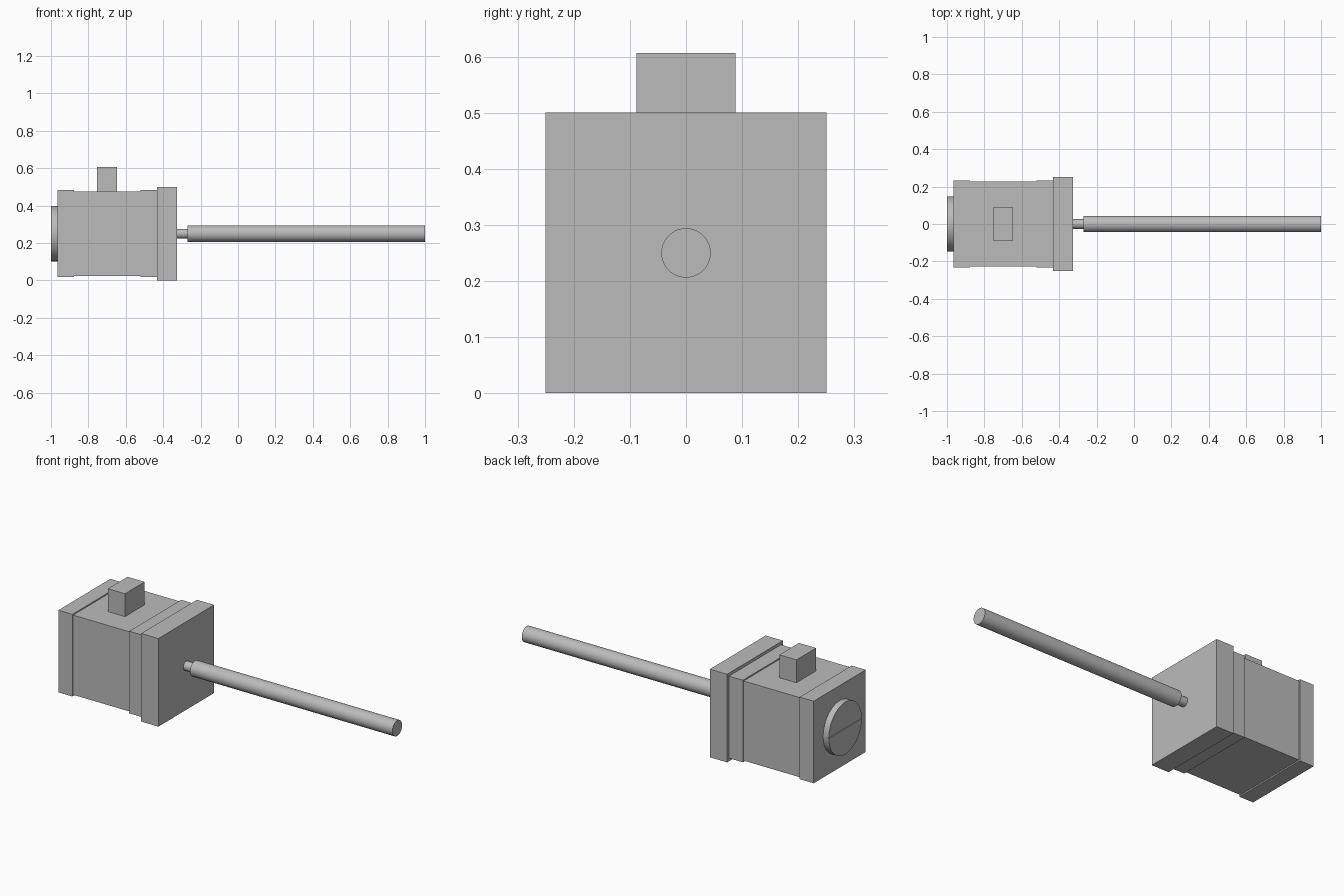
import bpy
import math

if "Cube" in bpy.data.objects:
    bpy.data.objects.remove(bpy.data.objects["Cube"], do_unlink=True)

AXIS_Z = 0.25

grey = bpy.data.materials.new("plain grey")
grey.use_nodes = True
GREY = (0.5, 0.5, 0.5, 1)
grey.diffuse_color = GREY
grey.node_tree.nodes["Principled BSDF"].inputs["Base Color"].default_value = GREY


def block(name, x0, x1, half_y, z0, z1):
    """Box spanning x0..x1 and z0..z1, centred on y."""
    bpy.ops.mesh.primitive_cube_add(size=1, location=((x0 + x1) / 2, 0, (z0 + z1) / 2))
    obj = bpy.context.object
    obj.name = name
    obj.scale = (x1 - x0, 2 * half_y, z1 - z0)
    bpy.ops.object.transform_apply(location=False, rotation=False)
    obj.data.materials.append(grey)
    return obj


def square(name, x0, x1, half):
    """Square motor section centred on the shaft axis."""
    return block(name, x0, x1, half, AXIS_Z - half, AXIS_Z + half)


def rod(name, x0, x1, radius):
    """Smooth cylinder lying along the shaft axis."""
    bpy.ops.mesh.primitive_cylinder_add(
        vertices=64, radius=radius, depth=x1 - x0,
        location=((x0 + x1) / 2, 0, AXIS_Z), rotation=(0, math.pi / 2, 0))
    obj = bpy.context.object
    obj.name = name
    bpy.ops.object.transform_apply(location=False, scale=False)
    bpy.ops.object.shade_smooth_by_angle(angle=math.radians(30))
    obj.data.materials.append(grey)
    return obj


# Motor housing
square("rear_housing", -0.965, -0.877, 0.233)
square("motor_body", -0.877, -0.52, 0.226)
square("front_housing", -0.52, -0.433, 0.233)
square("mounting_flange", -0.433, -0.325, 0.25)
block("connector_box", -0.755, -0.648, 0.088, 0.47, 0.606)

# Output shaft
rod("shaft_neck", -0.325, -0.27, 0.026)
rod("long_shaft", -0.27, 1.0, 0.044)

# Rear cap with a fine slot across it
cap = rod("rear_cap", -1.0, -0.965, 0.148)
slot = block("slot_cutter", -1.01, -0.996, 0.2, AXIS_Z - 0.002, AXIS_Z + 0.002)
slot.hide_render = True
slot.hide_viewport = True
cut = cap.modifiers.new("slot", "BOOLEAN")
cut.operation = "DIFFERENCE"
cut.object = slot
